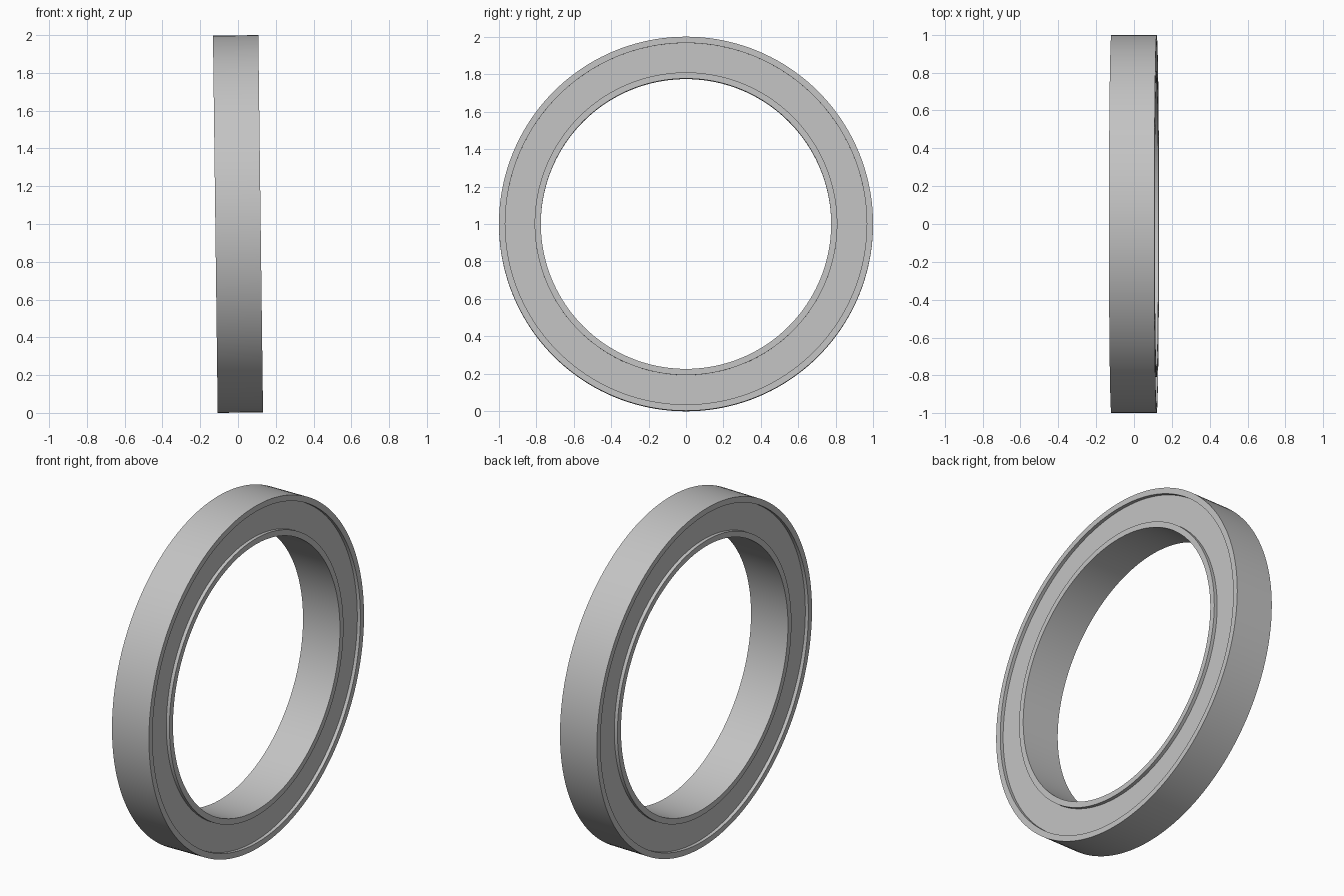
import bpy
import bmesh
import math
from mathutils import Matrix

cube = bpy.data.objects.get("Cube")
if cube:
    bpy.data.objects.remove(cube, do_unlink=True)

SEGMENTS = 160
OUTER, OUTER_LIP = 0.9986, 0.965
INNER_LIP, BORE = 0.808, 0.775
WIDTH, RECESS = 0.24, 0.02
TILT = -0.0125  # slight lean of the whole ring towards -x

steel = bpy.data.materials.new("steel_grey")
steel.use_nodes = True
grey = (0.55, 0.55, 0.55, 1)
steel.diffuse_color = grey
steel.node_tree.nodes["Principled BSDF"].inputs["Base Color"].default_value = grey


def ring(name, r_in, r_out, width):
    """Rectangular section spun around the x axis, then leaned and raised."""
    bm = bmesh.new()
    h = width / 2
    section = [(-h, r_in), (h, r_in), (h, r_out), (-h, r_out)]
    verts = [bm.verts.new((x, 0, r)) for x, r in section]
    edges = [bm.edges.new((verts[i], verts[i - 1])) for i in range(4)]
    bmesh.ops.spin(bm, geom=verts + edges, cent=(0, 0, 0), axis=(1, 0, 0),
                   angle=math.tau, steps=SEGMENTS, use_merge=True)
    bmesh.ops.remove_doubles(bm, verts=bm.verts, dist=1e-5)
    bmesh.ops.recalc_face_normals(bm, faces=bm.faces)
    bm.transform(Matrix.Translation((0, 0, 1)) @ Matrix.Rotation(TILT, 4, "Y"))
    mesh = bpy.data.meshes.new(name)
    bm.to_mesh(mesh)
    bm.free()
    mesh.materials.append(steel)
    obj = bpy.data.objects.new(name, mesh)
    bpy.context.collection.objects.link(obj)
    bpy.ops.object.select_all(action="DESELECT")
    obj.select_set(True)
    bpy.context.view_layer.objects.active = obj
    bpy.ops.object.shade_smooth_by_angle(angle=math.radians(30))
    return obj


# Outer and inner races, with the recessed shield between them
ring("outer_race", OUTER_LIP, OUTER, WIDTH)
ring("inner_race", BORE, INNER_LIP, WIDTH)
ring("shield", INNER_LIP, OUTER_LIP, WIDTH - 2 * RECESS)
